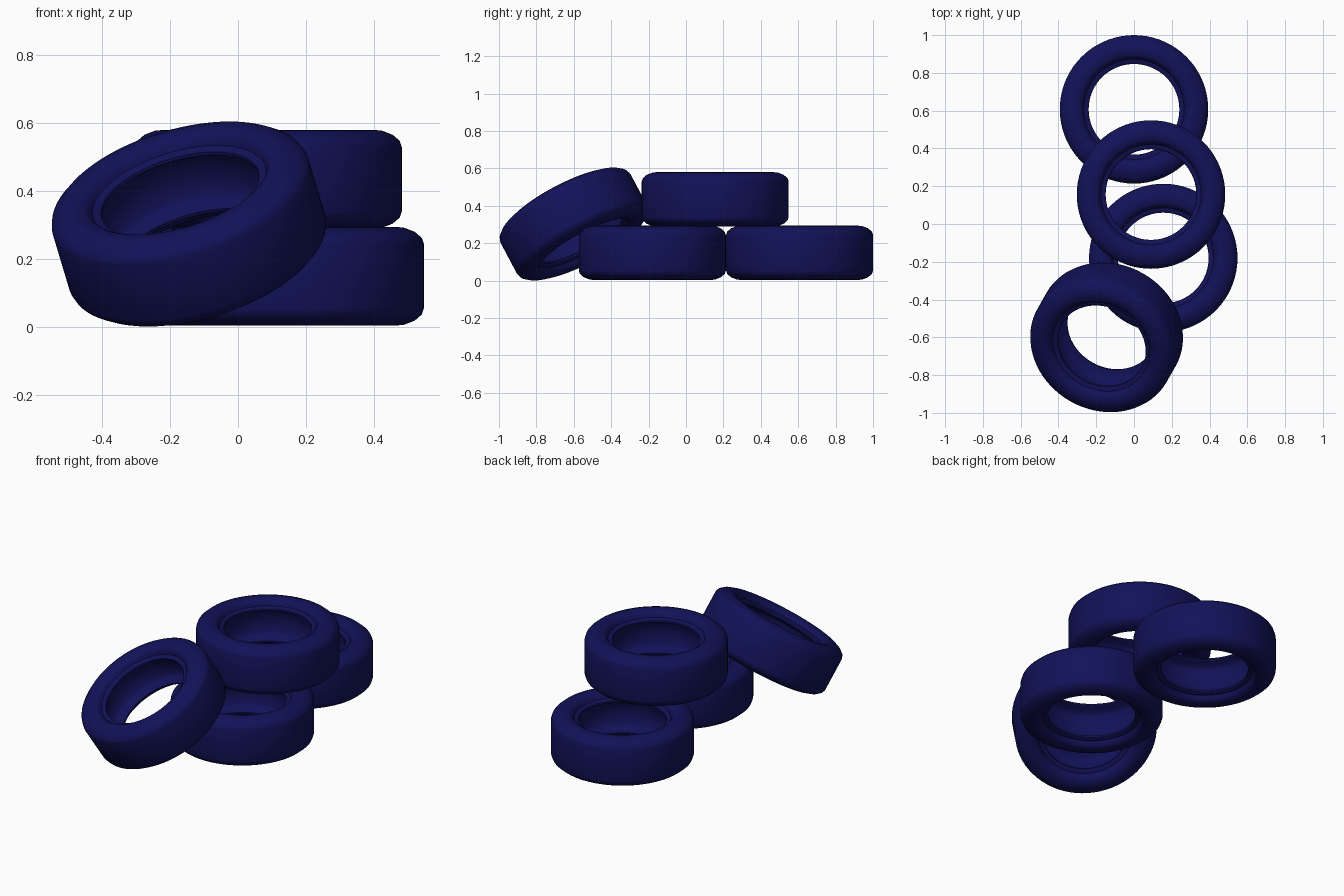
import bpy, math
from mathutils import Vector

if "Cube" in bpy.data.objects:
    bpy.data.objects.remove(bpy.data.objects["Cube"])

SEGMENTS = 72

rubber = bpy.data.materials.new("navy_rubber")
rubber.diffuse_color = (0.006, 0.006, 0.1, 1)
rubber.use_nodes = True
rubber.node_tree.nodes["Principled BSDF"].inputs["Base Color"].default_value = rubber.diffuse_color

# Upper half of the tyre section (radius, height): tread, sidewall, bead, hollow inside
half = [(0.393, 0.0), (0.393, 0.095), (0.387, 0.113), (0.366, 0.131),
        (0.335, 0.143), (0.315, 0.145), (0.29, 0.14), (0.277, 0.132),
        (0.270, 0.120), (0.265, 0.110), (0.250, 0.108), (0.241, 0.102),
        (0.240, 0.092), (0.252, 0.084), (0.275, 0.078), (0.290, 0.06),
        (0.293, 0.0)]
profile = half + [(r, -z) for r, z in half[-2:0:-1]]


def tyre(name, location, axis=(0, 0, 1)):
    n = len(profile)
    verts, faces = [], []
    for s in range(SEGMENTS):
        a = 2 * math.pi * s / SEGMENTS
        verts += [(r * math.cos(a), r * math.sin(a), z) for r, z in profile]
        t = (s + 1) % SEGMENTS
        for i in range(n):
            j = (i + 1) % n
            faces.append((s * n + i, t * n + i, t * n + j, s * n + j))
    mesh = bpy.data.meshes.new(name)
    mesh.from_pydata(verts, [], faces)
    mesh.materials.append(rubber)
    ob = bpy.data.objects.new(name, mesh)
    bpy.context.collection.objects.link(ob)
    ob.location = location
    ob.rotation_euler = Vector((0, 0, 1)).rotation_difference(Vector(axis)).to_euler()
    bpy.ops.object.select_all(action='DESELECT')
    ob.select_set(True)
    bpy.context.view_layer.objects.active = ob
    bpy.ops.object.shade_smooth_by_angle(angle=math.radians(50))
    return ob


# Two tyres on the ground, one stacked across them, one leaning at the front
tyre("ground_tyre_back", (0.0, 0.607, 0.149))
tyre("ground_tyre_front", (0.155, -0.18, 0.149))
tyre("stacked_tyre", (0.09, 0.156, 0.435))
tyre("leaning_tyre", (-0.145, -0.6, 0.303), (-0.30, -0.53, 1.0))
